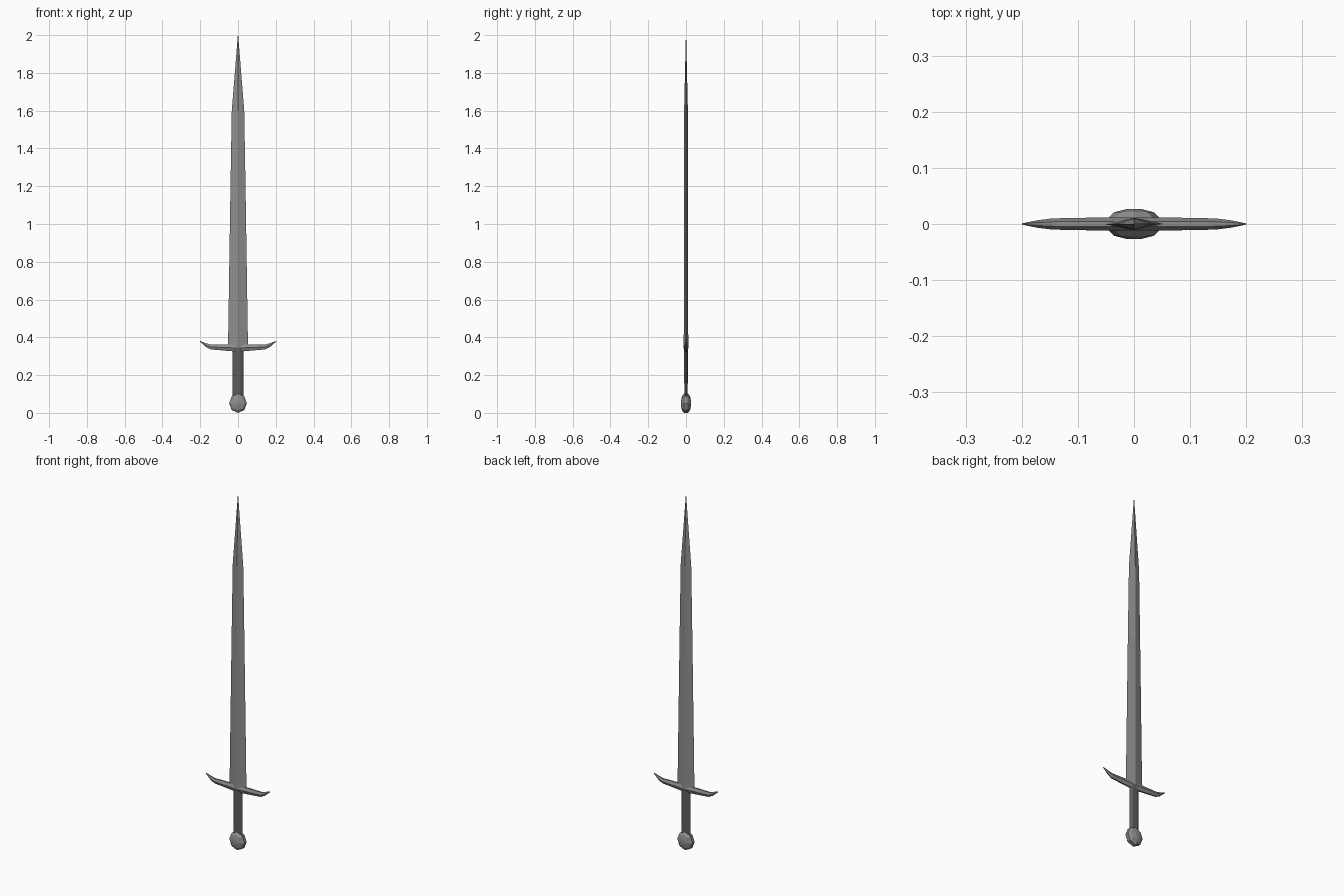
import bpy, bmesh, math

if "Cube" in bpy.data.objects:
    bpy.data.objects.remove(bpy.data.objects["Cube"])


def material(name, v):
    m = bpy.data.materials.new(name)
    m.diffuse_color = (v, v, v, 1)
    m.use_nodes = True
    m.node_tree.nodes["Principled BSDF"].inputs["Base Color"].default_value = m.diffuse_color
    return m


steel = material("steel grey", 0.27)
dark = material("dark grip grey", 0.11)


def loft(name, rings, mat):
    """Skin a list of equal-length point rings, capping both ends."""
    bm = bmesh.new()
    vs = [[bm.verts.new(p) for p in r] for r in rings]
    n = len(rings[0])
    for a, b in zip(vs, vs[1:]):
        for i in range(n):
            j = (i + 1) % n
            bm.faces.new((a[i], a[j], b[j], b[i]))
    bm.faces.new(vs[0])
    bm.faces.new(vs[-1])
    bmesh.ops.remove_doubles(bm, verts=bm.verts, dist=1e-5)
    bmesh.ops.recalc_face_normals(bm, faces=bm.faces)
    me = bpy.data.meshes.new(name)
    bm.to_mesh(me)
    bm.free()
    me.materials.append(mat)
    ob = bpy.data.objects.new(name, me)
    bpy.context.collection.objects.link(ob)
    return ob


def diamond(z, w, t):
    return [(-w, 0, z), (0, -t, z), (w, 0, z), (0, t, z)]


# Blade: diamond section tapering to a point
loft("blade", [diamond(0.34, 0.053, 0.012), diamond(1.19, 0.040, 0.011),
               diamond(1.6, 0.033, 0.010), diamond(1.998, 0.001, 0.0008)], steel)


# Crossguard: hexagonal section with upturned tapered ends
def guard_ring(x, z0, z1, t):
    m = (z0 + z1) / 2
    return [(x, -t * 0.4, z0), (x, -t, m), (x, -t * 0.4, z1),
            (x, t * 0.4, z1), (x, t, m), (x, t * 0.4, z0)]


half = [(0.04, 0.327, 0.363, 0.012), (0.145, 0.336, 0.362, 0.010),
        (0.17, 0.349, 0.369, 0.007), (0.2, 0.376, 0.380, 0.001)]
stations = [(-x, *r) for x, *r in reversed(half)] + [(0, 0.324, 0.363, 0.012)] + half
loft("crossguard", [guard_ring(*s) for s in stations], steel)


# Grip: flattened six-sided bar
def grip_ring(z, w, t):
    return [(-w, 0, z), (-w * 0.5, -t, z), (w * 0.5, -t, z),
            (w, 0, z), (w * 0.5, t, z), (-w * 0.5, t, z)]


loft("grip", [grip_ring(0.09, 0.028, 0.009), grip_ring(0.335, 0.028, 0.010)], dark)


# Pommel: faceted eight-sided disc
def disc_ring(y, r):
    return [(r * 0.047 * math.cos(k * math.pi / 4), y,
             0.051 + r * 0.051 * math.sin(k * math.pi / 4)) for k in range(8)]


loft("pommel", [disc_ring(y, r) for y, r in
                ((-0.027, 0.25), (-0.021, 0.75), (-0.01, 1), (0.01, 1), (0.021, 0.75), (0.027, 0.25))], steel)
